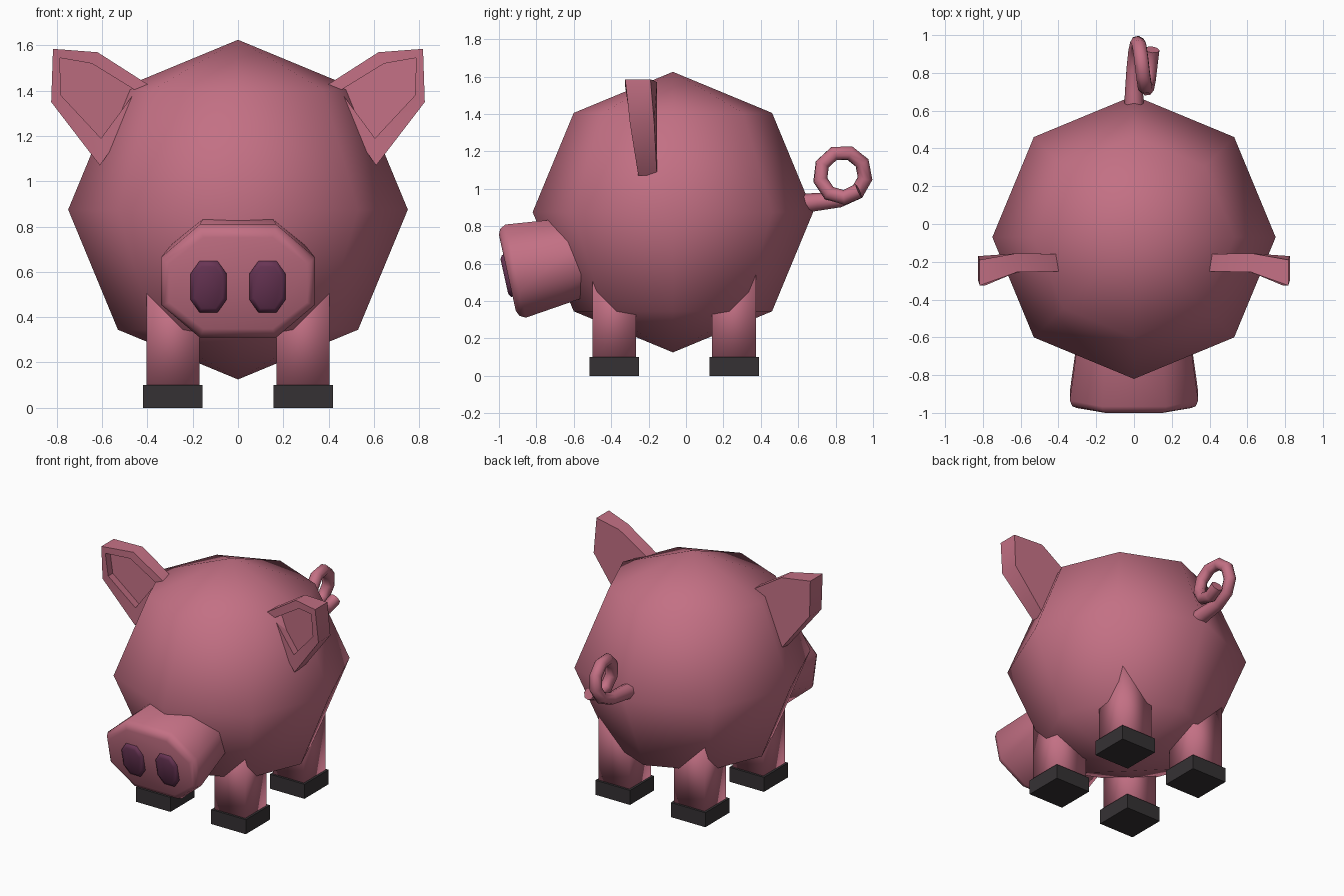
import bpy, bmesh, math
from mathutils import Vector

if "Cube" in bpy.data.objects:
    bpy.data.objects.remove(bpy.data.objects["Cube"])


def material(name, rgb):
    m = bpy.data.materials.new(name)
    m.diffuse_color = (*rgb, 1)
    m.use_nodes = True
    m.node_tree.nodes["Principled BSDF"].inputs["Base Color"].default_value = m.diffuse_color
    return m


PINK = material("pink skin", (0.546, 0.162, 0.231))
DARK = material("dark hoof", (0.036, 0.031, 0.034))
PLUM = material("plum nostril", (0.14, 0.035, 0.09))


def add(name, bm, mat, angle=180):
    """Turn a bmesh into a smooth-shaded object."""
    bmesh.ops.recalc_face_normals(bm, faces=bm.faces)
    me = bpy.data.meshes.new(name)
    bm.to_mesh(me)
    bm.free()
    me.materials.append(mat)
    ob = bpy.data.objects.new(name, me)
    bpy.context.collection.objects.link(ob)
    finish(ob, angle)
    return ob


def finish(ob, angle):
    bpy.ops.object.select_all(action='DESELECT')
    ob.select_set(True)
    bpy.context.view_layer.objects.active = ob
    if angle >= 180:
        bpy.ops.object.shade_smooth()
    else:
        bpy.ops.object.shade_smooth_by_angle(angle=math.radians(angle))


def loft(rings):
    """Closed skin through rings of equal point count."""
    bm = bmesh.new()
    vs = [[bm.verts.new(p) for p in r] for r in rings]
    n = len(vs[0])
    for a, b in zip(vs, vs[1:]):
        for i in range(n):
            j = (i + 1) % n
            bm.faces.new((a[i], a[j], b[j], b[i]))
    bm.faces.new(vs[0])
    bm.faces.new(vs[-1])
    return bm


def box(x, y, z0, z1, half):
    sq = [(-half, -half), (half, -half), (half, half), (-half, half)]
    return loft([[(x + a, y + b, z) for a, b in sq] for z in (z0, z1)])


# Body: coarse smooth ball
bm = bmesh.new()
bmesh.ops.create_uvsphere(bm, u_segments=8, v_segments=4, radius=0.75)
bmesh.ops.translate(bm, verts=bm.verts, vec=(0, -0.07, 0.875))
add("body", bm, PINK)

# Snout frame: tilted so the disc faces slightly downward
TILT = math.radians(12.5)
ORIGIN = Vector((0, -0.955, 0.55))
BACK = Vector((0, math.cos(TILT), math.sin(TILT)))
UP = Vector((0, -math.sin(TILT), math.cos(TILT)))


def octagon(depth, w, h, cx=0, cz=0, fx=0.5, fz=0.42):
    pts = [(w, -h * fz), (w, h * fz), (w * fx, h), (-w * fx, h),
           (-w, h * fz), (-w, -h * fz), (-w * fx, -h), (w * fx, -h)]
    return [ORIGIN + BACK * depth + UP * (cz + v) + Vector((cx + u, 0, 0))
            for u, v in pts]


# Snout with a rounded front rim
add("snout", loft([octagon(0, 0.305, 0.207), octagon(0.013, 0.327, 0.238),
                   octagon(0.045, 0.34, 0.255), octagon(0.45, 0.285, 0.208)]),
    PINK, 50)

# Nostrils, legs, hooves
for side, s in (("left", -1), ("right", 1)):
    add(side + "_nostril",
        loft([octagon(-0.02, 0.062, 0.094, s * 0.13, -0.015, 0.5, 0.5),
              octagon(-0.008, 0.08, 0.115, s * 0.13, -0.015, 0.5, 0.5),
              octagon(0.02, 0.08, 0.115, s * 0.13, -0.015, 0.5, 0.5)]),
        PLUM, 60)
    for end, y in (("front", -0.383), ("back", 0.257)):
        add(f"{end}_{side}_leg", box(s * 0.288, y, 0.08, 0.56, 0.117), PINK)
        add(f"{end}_{side}_hoof", box(s * 0.288, y, 0, 0.1, 0.132), DARK, 30)

# Ears: outline (x, z), front y, back y; the front has a sunken hollow
OUTER = [(0.37, 1.41, -0.25, -0.16), (0.62, 1.57, -0.255, -0.155),
         (0.817, 1.585, -0.325, -0.19), (0.825, 1.35, -0.30, -0.17),
         (0.61, 1.07, -0.255, -0.155)]
HOLLOW = [(0.45, 1.40), (0.645, 1.52), (0.787, 1.545), (0.782, 1.38), (0.605, 1.19)]
for side, s in (("left", -1), ("right", 1)):
    back = [(s * x, b, z) for x, z, f, b in OUTER]
    front = [(s * x, f, z) for x, z, f, b in OUTER]
    rim = [(s * x, o[2], z) for (x, z), o in zip(HOLLOW, OUTER)]
    floor = [(s * x, o[2] + 0.05, z) for (x, z), o in zip(HOLLOW, OUTER)]
    add(side + "_ear", loft([back, front, rim, floor]), PINK, 40)

# Curly tail: short stem, then one sideways-drifting loop
path = [(0, 0.58, 0.915, 1.35), (0, 0.70, 0.93, 1.2), (0, 0.82, 0.94, 1.0)]
STEPS = 9
for i in range(STEPS + 1):
    t = i / STEPS
    a = math.radians(-50 + 365 * t)
    path.append((0.01 + 0.085 * t, 0.837 + 0.122 * math.cos(a),
                 1.075 + 0.122 * math.sin(a), 1.0))
cu = bpy.data.curves.new("tail", 'CURVE')
cu.dimensions = '3D'
cu.bevel_depth = 0.04
cu.bevel_resolution = 2
cu.use_fill_caps = True
sp = cu.splines.new('POLY')
sp.points.add(len(path) - 1)
for p, (x, y, z, r) in zip(sp.points, path):
    p.co = (x, y, z, 1)
    p.radius = r
cu.materials.append(PINK)
tail = bpy.data.objects.new("tail", cu)
bpy.context.collection.objects.link(tail)
bpy.ops.object.select_all(action='DESELECT')
tail.select_set(True)
bpy.context.view_layer.objects.active = tail
bpy.ops.object.convert(target='MESH')
finish(bpy.context.view_layer.objects.active, 60)
